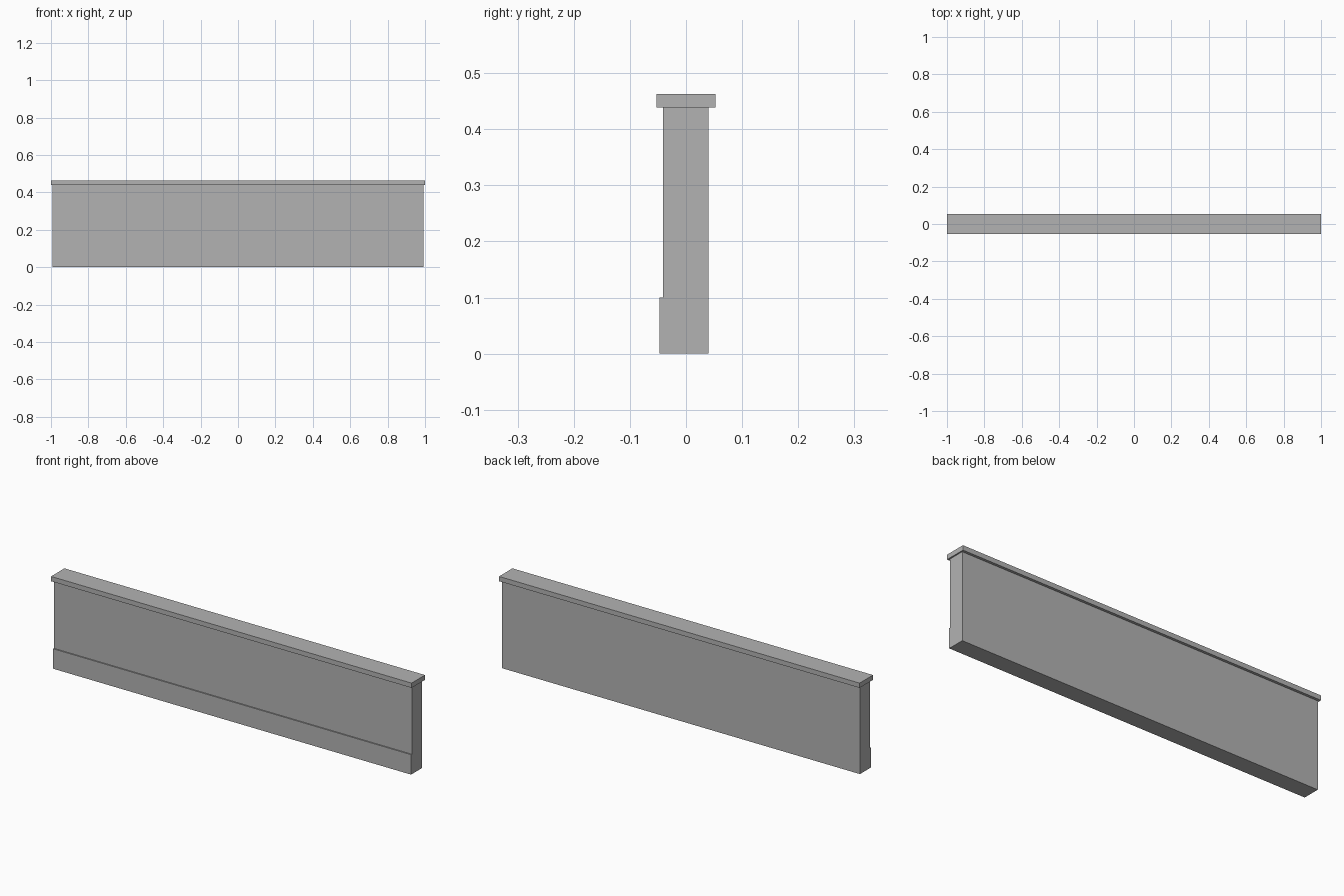
import bpy
import bmesh

if "Cube" in bpy.data.objects:
    bpy.data.objects.remove(bpy.data.objects["Cube"], do_unlink=True)

# Single plain grey finish
GREY = (0.45, 0.45, 0.45, 1.0)
grey = bpy.data.materials.new("plain_grey")
grey.use_nodes = True
grey.diffuse_color = GREY
grey.node_tree.nodes["Principled BSDF"].inputs["Base Color"].default_value = GREY


def extrude_profile(name, profile, half_length):
    """Sweep a closed (y, z) outline along x, with capped ends."""
    bm = bmesh.new()
    outline = bm.faces.new([bm.verts.new((-half_length, y, z)) for y, z in profile])
    swept = bmesh.ops.extrude_face_region(bm, geom=[outline], use_keep_orig=True)
    moved = [v for v in swept["geom"] if isinstance(v, bmesh.types.BMVert)]
    bmesh.ops.translate(bm, verts=moved, vec=(2 * half_length, 0, 0))
    bmesh.ops.recalc_face_normals(bm, faces=bm.faces)
    mesh = bpy.data.meshes.new(name)
    bm.to_mesh(mesh)
    bm.free()
    mesh.materials.append(grey)
    obj = bpy.data.objects.new(name, mesh)
    bpy.context.collection.objects.link(obj)
    return obj


def rectangle(y0, y1, z0, z1):
    return [(y0, z0), (y1, z0), (y1, z1), (y0, z1)]


FRONT, BACK, WALL_TOP = -0.041, 0.04, 0.439

# Wall panel with a shallow skirting step along the front
skirting_front, skirting_top = -0.047, 0.1
wall_profile = [
    (skirting_front, 0), (BACK, 0), (BACK, WALL_TOP), (FRONT, WALL_TOP),
    (FRONT, skirting_top), (skirting_front, skirting_top),
]
extrude_profile("wall_with_skirting", wall_profile, 0.993)

# Overhanging coping along the top
extrude_profile("top_coping", rectangle(-0.053, 0.053, WALL_TOP, 0.463), 1.0)
